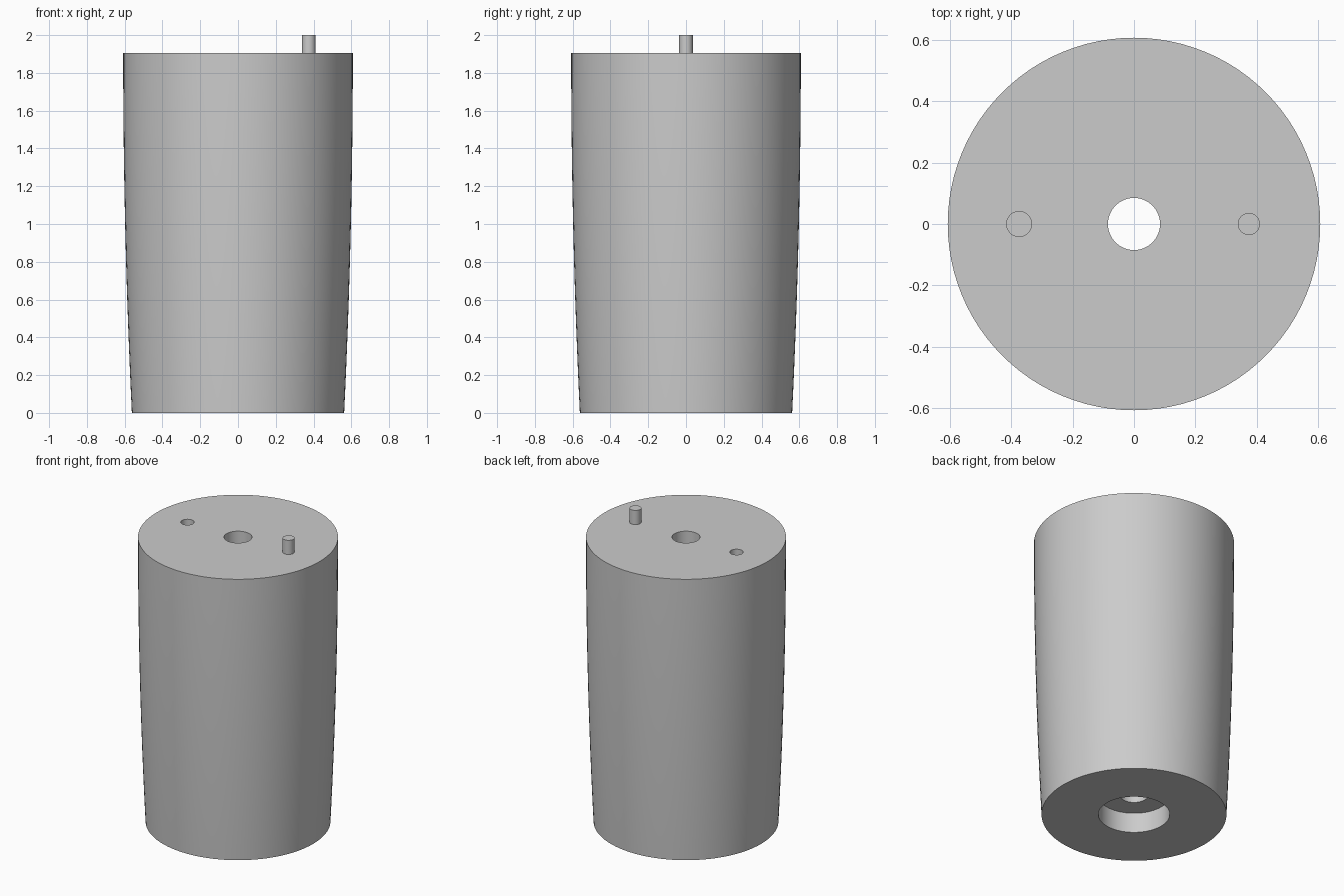
import bpy, bmesh, math

if "Cube" in bpy.data.objects:
    bpy.data.objects.remove(bpy.data.objects["Cube"])

SEG = 96
TOP = 1.905
R_TOP, R_BOTTOM = 0.608, 0.562
BORE_R = 0.085
RECESS_R, RECESS_D = 0.217, 0.134
PIN_X = 0.375


def lathe(name, profile, segments):
    """Revolve a closed (radius, z) profile around the z axis."""
    bm = bmesh.new()
    n = len(profile)
    rings = []
    for s in range(segments):
        a = 2 * math.pi * s / segments
        rings.append([bm.verts.new((r * math.cos(a), r * math.sin(a), z)) for r, z in profile])
    for s in range(segments):
        a, b = rings[s], rings[(s + 1) % segments]
        for i in range(n):
            j = (i + 1) % n
            bm.faces.new((a[i], b[i], b[j], a[j]))
    bmesh.ops.recalc_face_normals(bm, faces=bm.faces)
    mesh = bpy.data.meshes.new(name)
    bm.to_mesh(mesh)
    bm.free()
    obj = bpy.data.objects.new(name, mesh)
    bpy.context.collection.objects.link(obj)
    return obj


def cylinder(name, x, radius, z0, z1):
    bpy.ops.mesh.primitive_cylinder_add(vertices=40, radius=radius, depth=z1 - z0,
                                        location=(x, 0, (z0 + z1) / 2))
    obj = bpy.context.object
    obj.name = name
    return obj


def activate(obj):
    bpy.ops.object.select_all(action='DESELECT')
    obj.select_set(True)
    bpy.context.view_layer.objects.active = obj


# Body: gently bowed outer wall, through bore and wide recess underneath
STEPS = 16
wall = []
for i in range(STEPS + 1):
    z = TOP * i / STEPS
    wall.append((R_TOP - (R_TOP - R_BOTTOM) * (1 - z / TOP) ** 2, z))
inner = [(BORE_R, TOP), (BORE_R, RECESS_D), (RECESS_R, RECESS_D), (RECESS_R, 0)]
body = lathe("tapered_body", wall + inner, SEG)

# Blind socket in the top face
cutter = cylinder("socket_cutter", -PIN_X, 0.041, TOP - 0.12, TOP + 0.1)
cutter.hide_render = True
cut = body.modifiers.new("socket", 'BOOLEAN')
cut.operation = 'DIFFERENCE'
cut.solver = 'EXACT'
cut.object = cutter
activate(body)
bpy.ops.object.modifier_apply(modifier=cut.name)
bpy.data.objects.remove(cutter)

# Locating pin opposite the socket
pin = cylinder("locating_pin", PIN_X, 0.036, TOP - 0.01, 2.0)

for obj in (body, pin):
    activate(obj)
    bpy.ops.object.shade_smooth_by_angle(angle=math.radians(30))
